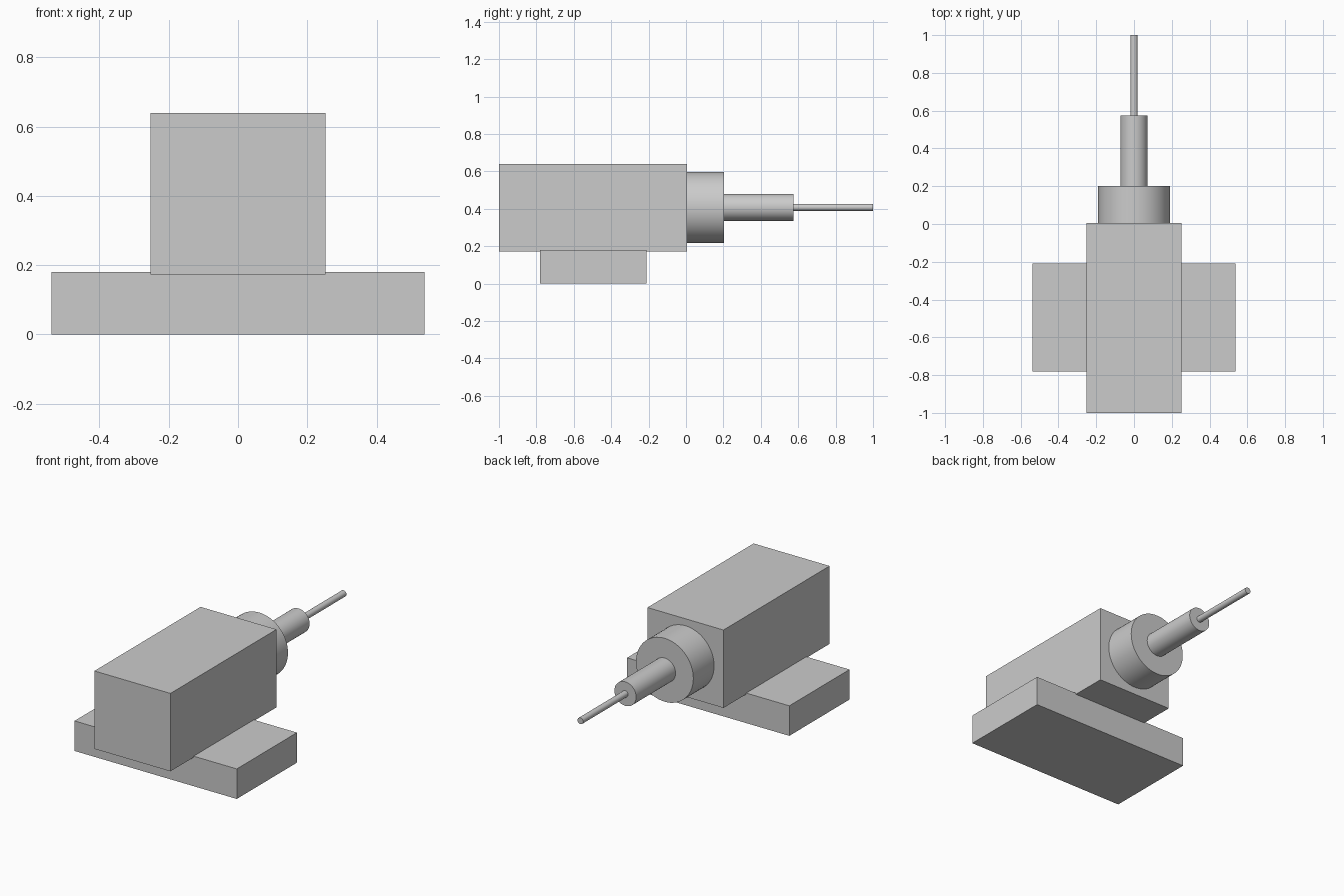
import bpy
import math

cube = bpy.data.objects.get("Cube")
if cube:
    bpy.data.objects.remove(cube, do_unlink=True)

# Single plain grey
grey = bpy.data.materials.new("light grey")
grey.use_nodes = True
color = (0.6, 0.6, 0.6, 1)
grey.diffuse_color = color
grey.node_tree.nodes["Principled BSDF"].inputs["Base Color"].default_value = color


def finish(name):
    obj = bpy.context.object
    obj.name = name
    obj.data.materials.append(grey)
    bpy.ops.object.transform_apply(location=False, rotation=True, scale=True)
    return obj


def box(name, low, high):
    center = [(a + b) / 2 for a, b in zip(low, high)]
    bpy.ops.mesh.primitive_cube_add(size=1, location=center)
    bpy.context.object.scale = [b - a for a, b in zip(low, high)]
    return finish(name)


def rod(name, radius, start, end):
    # Cylinder lying along y on the shaft axis
    bpy.ops.mesh.primitive_cylinder_add(
        vertices=64, radius=radius, depth=end - start,
        location=(0, (start + end) / 2, AXIS_Z), rotation=(math.pi / 2, 0, 0))
    finish(name)
    bpy.ops.object.shade_smooth_by_angle(angle=math.radians(30))


AXIS_Z = 0.408

# Foot plate and housing
box("mounting_base", (-0.538, -0.78, 0), (0.538, -0.21, 0.18))
box("housing", (-0.252, -1, 0.173), (0.252, 0.005, 0.64))

# Stepped shaft out of the back
rod("collar", 0.19, 0.005, 0.202)
rod("sleeve", 0.072, 0.202, 0.575)
rod("tip", 0.019, 0.575, 1)
